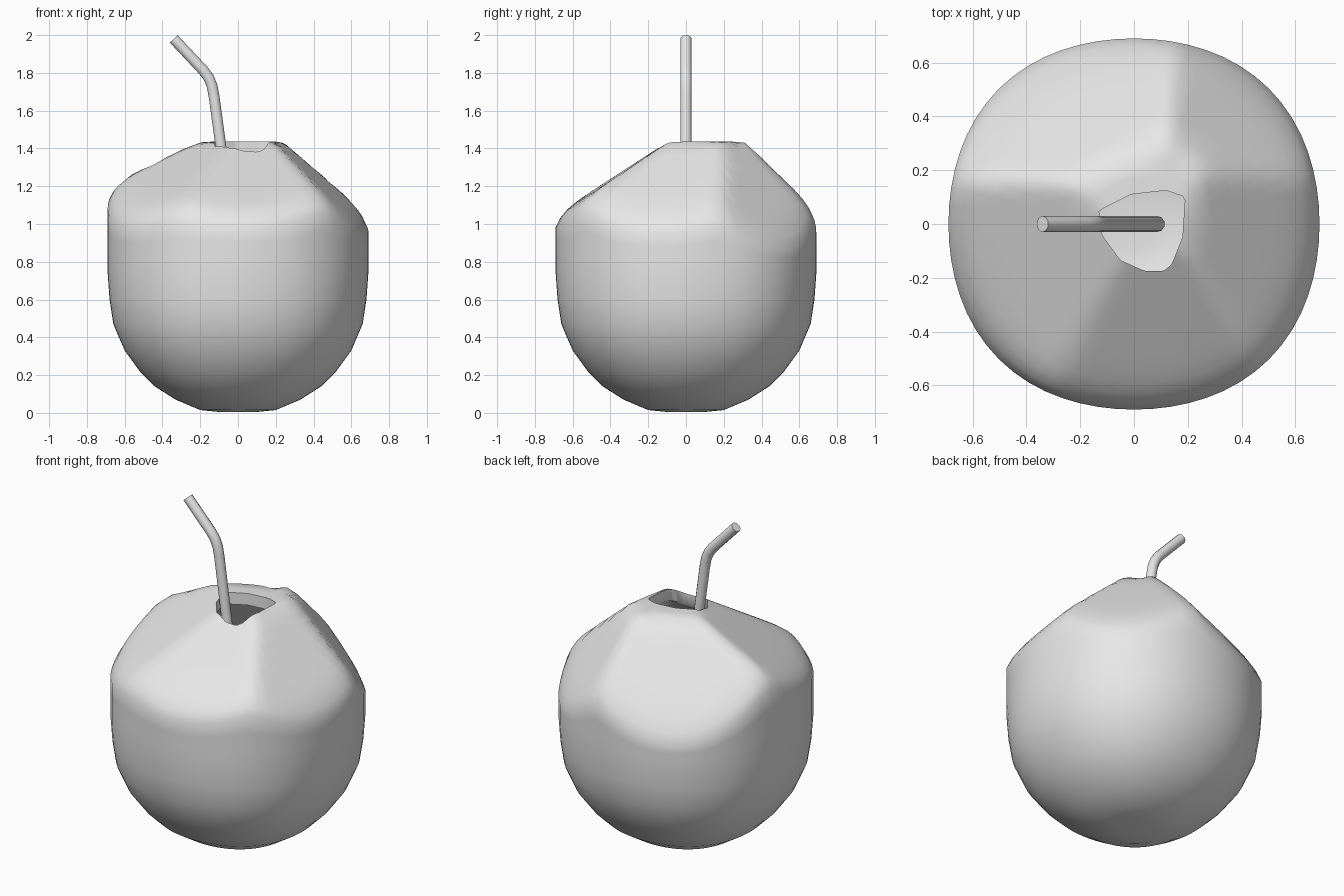
import bpy, bmesh, math
from mathutils import Vector

cube = bpy.data.objects.get("Cube")
if cube:
    bpy.data.objects.remove(cube, do_unlink=True)

grey = bpy.data.materials.new("plain_grey")
grey.use_nodes = True
COLOUR = (0.8, 0.8, 0.8, 1)
grey.diffuse_color = COLOUR
grey.node_tree.nodes["Principled BSDF"].inputs["Base Color"].default_value = COLOUR

SEGS = 64
R = 0.69
CENTRE = Vector((0, 0, 0.72))

# Knife cuts on the shell: heading in degrees, height on the axis, slope
CUTS = [(217, 1.485, 0.62), (272, 1.50, 0.66), (-10, 1.615, 0.87),
        (45, 1.845, 1.3), (115, 1.70, 1.1)]

# Irregular drinking hole, seen from above
HOLE = [(-0.13, 0.05), (-0.01, 0.11), (0.12, 0.125), (0.19, 0.1), (0.18, -0.05),
        (0.14, -0.15), (0.11, -0.175), (0.04, -0.175), (-0.05, -0.135), (-0.12, -0.04)]
HX, HY = 0.03, -0.02

# Lower shell profile: radius, height
LOWER = [(0.69, 0.74), (0.68, 0.6), (0.66, 0.47), (0.6, 0.33), (0.52, 0.22),
         (0.44, 0.14), (0.33, 0.07), (0.2, 0.015), (0.1, 0.005)]


def bulge(a):
    """The shell is slightly squarish, fuller on the diagonals."""
    return 1 + 0.03 * math.sin(2 * a) ** 2


def top_height(x, y):
    """Soft minimum of the dome and all the cuts."""
    r = math.hypot(x, y) / (R * bulge(math.atan2(y, x)))
    heights = [1.437 - 0.22 * r ** 6]
    for deg, c, slope in CUTS:
        a = math.radians(deg)
        heights.append(c - slope * (x * math.cos(a) + y * math.sin(a)))
    k = 0.01
    low = min(heights)
    soft = low - k * math.log(sum(math.exp((low - h) / k) for h in heights))
    return soft - 0.06 * r ** 20


def hole_point(a):
    """Where a ray from the hole centre meets the hole outline."""
    dx, dy = math.cos(a), math.sin(a)
    for (x1, y1), (x2, y2) in zip(HOLE, HOLE[1:] + HOLE[:1]):
        px, py, qx, qy = x1 - HX, y1 - HY, x2 - HX, y2 - HY
        s, t = dx * py - dy * px, dx * qy - dy * qx
        if s * t <= 0 and s != t:
            f = s / (s - t)
            x, y = px + f * (qx - px), py + f * (qy - py)
            if x * dx + y * dy > 0:
                return HX + x, HY + y
    return HX + 0.15 * dx, HY + 0.15 * dy


def shell_rings():
    """Rings from the hole outwards, over the edge and down to the base."""
    angles = [math.tau * i / SEGS for i in range(SEGS)]
    rings = []
    for s in (0, 0.1, 0.22, 0.35, 0.48, 0.6, 0.71, 0.81, 0.89, 0.95, 1):
        ring = []
        for a in angles:
            hx, hy = hole_point(a)
            r = R * bulge(a)
            x = hx + s * (r * math.cos(a) - hx)
            y = hy + s * (r * math.sin(a) - hy)
            ring.append(Vector((x, y, top_height(x, y))))
        rings.append(ring)
    edge = rings[-1]
    for f in (0.33, 0.67):
        rings.append([Vector((v.x, v.y, v.z + f * (LOWER[0][1] - v.z))) for v in edge])
    for r, z in LOWER:
        rings.append([Vector((r * bulge(a) * math.cos(a), r * bulge(a) * math.sin(a), z))
                      for a in angles])
    return rings


def finish(obj, angle):
    obj.data.materials.clear()
    obj.data.materials.append(grey)
    bpy.ops.object.select_all(action='DESELECT')
    obj.select_set(True)
    bpy.context.view_layer.objects.active = obj
    bpy.ops.object.shade_smooth_by_angle(angle=math.radians(angle))


# Hollow shell: the inner wall is a shrunken copy joined at the hole rim
outer = shell_rings()
inner = [[CENTRE + (v - CENTRE) * 0.9 for v in ring] for ring in outer]
for lip, rim in zip(inner[0], outer[0]):
    lip.x, lip.y = rim.x, rim.y

bm = bmesh.new()
loops = [[bm.verts.new(v) for v in ring] for ring in inner[::-1] + outer]
for low, high in zip(loops, loops[1:]):
    for i in range(SEGS):
        j = (i + 1) % SEGS
        bm.faces.new((low[i], low[j], high[j], high[i]))
bm.faces.new(loops[0])
bm.faces.new(loops[-1])
bmesh.ops.recalc_face_normals(bm, faces=bm.faces)
mesh = bpy.data.meshes.new("fruit_shell")
bm.to_mesh(mesh)
bm.free()
shell = bpy.data.objects.new("fruit_shell", mesh)
bpy.context.collection.objects.link(shell)
finish(shell, 60)

# Bent drinking straw, reaching down into the shell
path = [(0.085, 0.12), (-0.126, 1.67), (-0.137, 1.73), (-0.155, 1.775),
        (-0.185, 1.815), (-0.34, 1.98)]
curve = bpy.data.curves.new("straw", 'CURVE')
curve.dimensions = '3D'
curve.bevel_depth = 0.03
curve.bevel_resolution = 3
curve.use_fill_caps = True
spline = curve.splines.new('POLY')
spline.points.add(len(path) - 1)
for point, (x, z) in zip(spline.points, path):
    point.co = (x, 0, z, 1)
straw = bpy.data.objects.new("straw", curve)
bpy.context.collection.objects.link(straw)
bpy.ops.object.select_all(action='DESELECT')
straw.select_set(True)
bpy.context.view_layer.objects.active = straw
bpy.ops.object.convert(target='MESH')
finish(bpy.context.view_layer.objects.active, 50)
